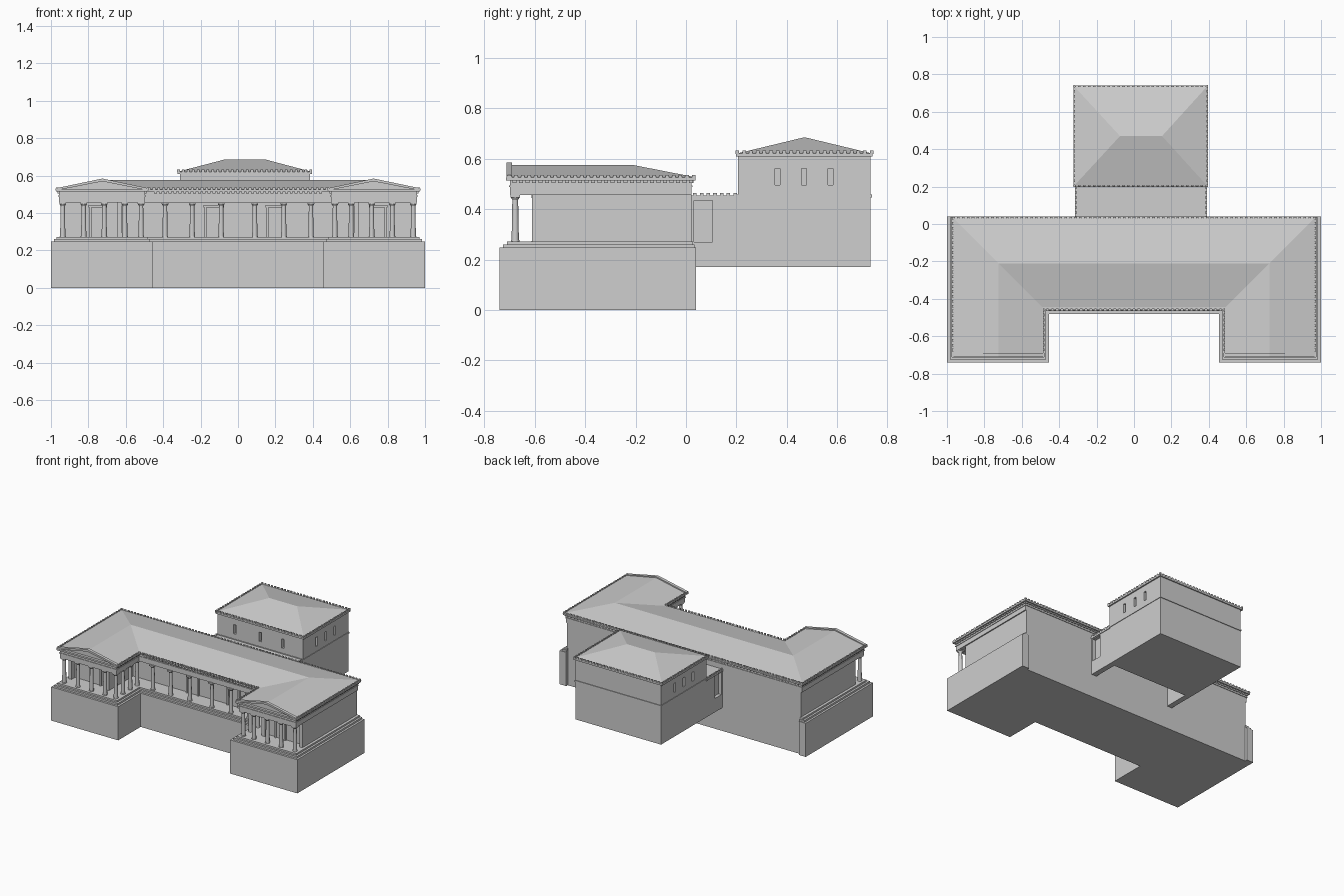
import bpy, bmesh
from math import pi
from mathutils import Matrix, Vector

old = bpy.data.objects.get("Cube")
if old:
    bpy.data.objects.remove(old, do_unlink=True)

stone = bpy.data.materials.new("pale_stone")
stone.use_nodes = True
STONE = (0.62, 0.62, 0.62, 1)
stone.diffuse_color = STONE
for n in stone.node_tree.nodes:
    if n.type == 'BSDF_PRINCIPLED':
        n.inputs["Base Color"].default_value = STONE
        n.inputs["Roughness"].default_value = 0.8


def finish(name, bm):
    """Turn a bmesh into a named stone object."""
    bmesh.ops.recalc_face_normals(bm, faces=bm.faces)
    me = bpy.data.meshes.new(name)
    bm.to_mesh(me)
    bm.free()
    me.materials.append(stone)
    ob = bpy.data.objects.new(name, me)
    bpy.context.collection.objects.link(ob)
    return ob


def add_box(bm, x0, x1, y0, y1, z0, z1):
    size = Matrix.Diagonal((x1 - x0, y1 - y0, z1 - z0, 1))
    mid = Matrix.Translation(((x0 + x1) / 2, (y0 + y1) / 2, (z0 + z1) / 2))
    bmesh.ops.create_cube(bm, size=1, matrix=mid @ size)


def boxes(name, *dims):
    bm = bmesh.new()
    for d in dims:
        add_box(bm, *d)
    return finish(name, bm)


def mirror(ob):
    mod = ob.modifiers.new("mirror", 'MIRROR')
    mod.use_clip = True
    return ob


def u_prism(name, inset, z0, z1, back):
    """U-shaped slab, inset from the outline of the base."""
    x, xi, f, n = 1 - inset, 0.455 + inset, -0.74 + inset, -0.48 + inset
    outline = [(x, back), (x, f), (xi, f), (xi, n), (-xi, n), (-xi, f), (-x, f), (-x, back)]
    bm = bmesh.new()
    face = bm.faces.new([bm.verts.new((a, b, z0)) for a, b in outline])
    ext = bmesh.ops.extrude_face_region(bm, geom=[face])
    bmesh.ops.translate(bm, vec=(0, 0, z1 - z0),
                        verts=[v for v in ext["geom"] if isinstance(v, bmesh.types.BMVert)])
    return finish(name, bm)


def cut(ob, dims):
    """Cut box-shaped recesses into an object."""
    cutter = boxes("cutter", *dims)
    cutter.hide_render = True
    mod = ob.modifiers.new("recess", 'BOOLEAN')
    mod.object, mod.solver = cutter, 'EXACT'
    bpy.context.view_layer.objects.active = ob
    bpy.ops.object.modifier_apply(modifier=mod.name)
    bpy.data.objects.remove(cutter, do_unlink=True)


def row(name, runs, z, step=0.026, w=0.014, h=0.014):
    """Rows of small blocks along straight runs."""
    bm = bmesh.new()
    for (ax, ay), (bx, by) in runs:
        a, b = Vector((ax, ay)), Vector((bx, by))
        count = max(1, round((b - a).length / step))
        for i in range(count + 1):
            p = a.lerp(b, i / count)
            dx, dy = (w / 2, 0.004) if abs(bx - ax) > abs(by - ay) else (0.004, w / 2)
            add_box(bm, p.x - dx, p.x + dx, p.y - dy, p.y + dy, z, z + h)
    return finish(name, bm)


# Base, steps and the corner returns at the back
BACK = 0.022
u_prism("base", 0, 0, 0.247, BACK)
u_prism("lower_step", 0.015, 0.247, 0.26, BACK)
u_prism("upper_step", 0.03, 0.26, 0.272, BACK)
mirror(boxes("back_corner_return", (0.945, 1, 0, 0.04, 0, 0.247),
             (0.945, 0.985, 0, 0.034, 0.247, 0.26), (0.945, 0.97, 0, 0.028, 0.26, 0.272)))

# Hall and wing walls
T, C = 0.27, 0.457
boxes("hall_wall", (-0.95, 0.95, -0.33, BACK, T, C))
mirror(boxes("wing_wall", (0.62, 0.95, -0.57, -0.3, T, C),
             (0.925, 0.95, -0.61, -0.5, T, C), (0.62, 0.645, -0.61, -0.5, T, C)))


# Door frames: two jambs, a lintel and a thin leaf
def door(name, x, y, w, top):
    return boxes(name, (x - w / 2, x - w / 2 + 0.012, y - 0.015, y + 0.005, T, top),
                 (x + w / 2 - 0.012, x + w / 2, y - 0.015, y + 0.005, T, top),
                 (x - w / 2 - 0.004, x + w / 2 + 0.004, y - 0.018, y + 0.005, top, top + 0.012),
                 (x - w / 2, x + w / 2, y - 0.005, y + 0.002, T, top))


door("hall_door_right", -0.13, -0.33, 0.1, 0.43)
door("hall_door_left", 0.2, -0.33, 0.1, 0.43)
mirror(door("wing_door", 0.75, -0.57, 0.09, 0.43))

# Columns around the court and across the wing fronts
spots = [(s * x, -0.43) for s in (1, -1) for x in (0.09, 0.245, 0.39)]
for s in (1, -1):
    spots += [(s * x, -0.677) for x in (0.937, 0.825, 0.715, 0.605, 0.518)]
    spots += [(s * 0.518, y) for y in (-0.595, -0.51, -0.43)]
bm = bmesh.new()
for x, y in spots:
    for r0, r1, z0, z1 in ((0.017, 0.016, T, 0.277), (0.0145, 0.0115, 0.277, 0.437),
                           (0.0115, 0.018, 0.437, 0.447)):
        bmesh.ops.create_cone(bm, cap_ends=True, segments=14, radius1=r0, radius2=r1, depth=z1 - z0,
                              matrix=Matrix.Translation((x, y, (z0 + z1) / 2)))
    add_box(bm, x - 0.018, x + 0.018, y - 0.018, y + 0.018, 0.447, C)
columns = finish("columns", bm)
bpy.context.view_layer.objects.active = columns
columns.select_set(True)
bpy.ops.object.shade_smooth_by_angle(angle=pi / 6)
columns.select_set(False)

# Entablature and cornice
u_prism("architrave", 0.042, 0.455, 0.488, BACK)
u_prism("frieze_band", 0.038, 0.488, 0.494, 0.026)
u_prism("frieze", 0.042, 0.494, 0.514, BACK)
u_prism("cornice", 0.026, 0.514, 0.526, 0.038)
row("cornice_blocks", [((-0.95, 0.025), (0.95, 0.025)), ((-0.44, -0.443), (0.44, -0.443))] +
    [((s * x, -0.68), (s * x, y)) for s in (1, -1) for x, y in ((0.961, 0.02), (0.494, -0.45))],
    0.503, w=0.016, h=0.011)

# Main roof, half of it mirrored
E, R, RX, RY, GF = 0.526, 0.575, 0.725, -0.21, -0.695
bm = bmesh.new()
P = {k: bm.verts.new(v) for k, v in {
    "outer_back": (0.975, 0.04, E), "outer_front": (0.975, GF, E),
    "inner_front": (0.49, GF, E), "valley": (0.49, -0.445, E),
    "ridge_turn": (RX, RY, R), "ridge_front": (RX, GF, R),
    "mid_front": (0, -0.445, E), "mid_ridge": (0, RY, R), "mid_back": (0, 0.04, E)}.items()}
for keys in ("outer_back outer_front ridge_front ridge_turn", "inner_front valley ridge_turn ridge_front",
             "valley mid_front mid_ridge ridge_turn", "mid_back outer_back ridge_turn mid_ridge",
             "outer_front inner_front ridge_front",
             "outer_back mid_back mid_front valley inner_front outer_front"):
    bm.faces.new([P[k] for k in keys.split()])
mirror(finish("main_roof", bm))

# Raking cornices on the wing gables
bm = bmesh.new()
for side in (0.975, 0.478):
    prof = [(side, 0.52), (RX, 0.569), (RX, 0.584), (side, 0.532)]
    f = bm.faces.new([bm.verts.new((x, -0.712, z)) for x, z in prof])
    ext = bmesh.ops.extrude_face_region(bm, geom=[f])
    bmesh.ops.translate(bm, vec=(0, 0.022, 0),
                        verts=[v for v in ext["geom"] if isinstance(v, bmesh.types.BMVert)])
rake = finish("raking_cornice", bm)
rake.modifiers.new("mirror", 'MIRROR')

# Upright tiles along the eaves
row("eave_tiles", [((-0.965, 0.034), (0.965, 0.034)), ((-0.475, -0.458), (0.475, -0.458))] +
    [((s * x, -0.7), (s * x, y)) for s in (1, -1) for x, y in ((0.97, 0.03), (0.483, -0.46))], 0.522)

# Rear block with recessed slot windows
X0, X1, Y0, Y1 = -0.31, 0.385, 0.207, 0.732
rear = boxes("rear_block", (X0, X1, Y0, Y1, 0.17, 0.612))
slots = [(x - 0.01, x + 0.01, Y0 - 0.02, Y0 + 0.025, 0.495, 0.562) for x in (-0.17, 0.037, 0.22)]
for y in (0.362, 0.467, 0.573):
    for x in (X0, X1):
        slots.append((x - 0.025, x + 0.025, y - 0.01, y + 0.01, 0.495, 0.562))
cut(rear, slots)
boxes("rear_belt", (X0 - 0.004, X1 + 0.004, Y0 - 0.004, Y1 + 0.005, 0.447, 0.458))
boxes("rear_cornice", (X0 - 0.014, X1 + 0.01, Y0 - 0.008, Y1 + 0.008, 0.608, 0.62))
row("rear_eave_tiles", [((X0 - 0.008, y), (X1 + 0.004, y)) for y in (0.204, 0.736)] +
    [((x, 0.204), (x, 0.736)) for x in (X0 - 0.01, X1 + 0.006)], 0.618)

# Hipped rear roof
bm = bmesh.new()
a, b, c, d = [bm.verts.new((x, y, 0.62)) for x, y in
              ((X0 - 0.014, 0.2), (X1 + 0.01, 0.2), (X1 + 0.01, 0.74), (X0 - 0.014, 0.74))]
p, q = bm.verts.new((-0.075, 0.47, 0.685)), bm.verts.new((0.15, 0.47, 0.685))
for f in ((a, b, q, p), (b, c, q), (c, d, p, q), (d, a, p), (d, c, b, a)):
    bm.faces.new(f)
finish("rear_roof", bm)

# Link between hall and rear block: side walls with door recesses, flat roof
for name, x0, x1 in (("link_wall_right", X0, X0 + 0.04), ("link_wall_left", X1 - 0.04, X1)):
    wall = boxes(name, (x0, x1, 0.015, Y0 + 0.005, 0.17, 0.45))
    edge = X0 if x1 < 0 else X1
    cut(wall, [(edge - 0.025, edge + 0.025, 0.032, 0.105, T, 0.435)])
boxes("link_roof", (X0 - 0.006, X1 + 0.005, 0.015, Y0 + 0.003, 0.44, 0.454))
row("link_eave_tiles", [((x, 0.035), (x, 0.195)) for x in (X0 - 0.002, X1 + 0.001)], 0.45)
